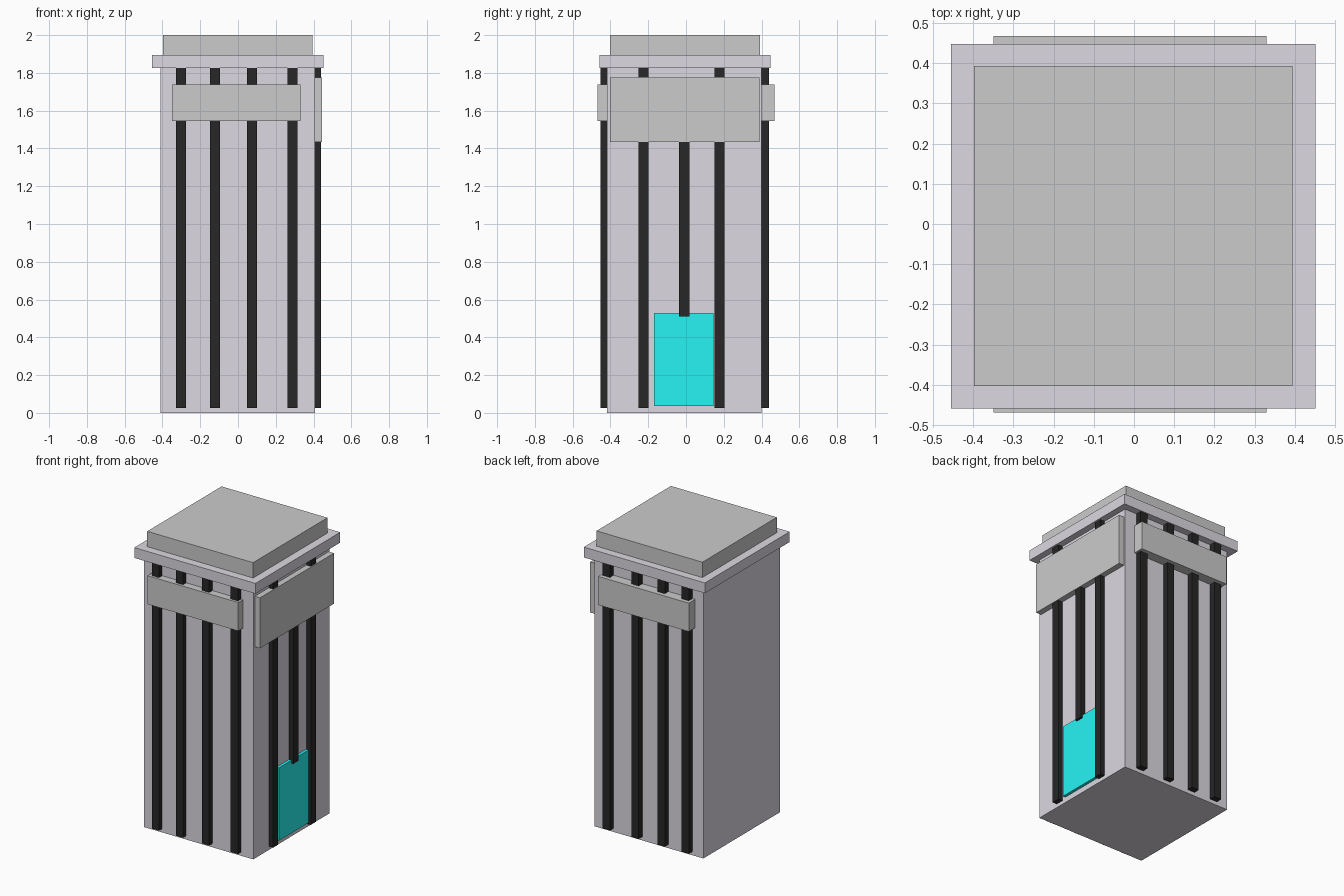
import bpy
import bmesh
from mathutils import Matrix, Vector

if "Cube" in bpy.data.objects:
    bpy.data.objects.remove(bpy.data.objects["Cube"])


def material(name, rgb):
    m = bpy.data.materials.new(name)
    m.diffuse_color = (*rgb, 1.0)
    m.use_nodes = True
    m.node_tree.nodes["Principled BSDF"].inputs["Base Color"].default_value = m.diffuse_color
    return m


LILAC = material("lilac_wall", (0.72, 0.69, 0.75))
BLACK = material("black_strip", (0.02, 0.02, 0.02))
CYAN = material("cyan_door", (0.02, 0.9, 0.9))


def box(name, x, y, z, mat=None):
    """Box from (min, max) ranges on each axis."""
    lo, hi = Vector((x[0], y[0], z[0])), Vector((x[1], y[1], z[1]))
    mesh = bpy.data.meshes.new(name)
    bm = bmesh.new()
    bmesh.ops.create_cube(bm, size=1.0, matrix=Matrix.Diagonal((*(hi - lo), 1.0)))
    bm.to_mesh(mesh)
    bm.free()
    ob = bpy.data.objects.new(name, mesh)
    ob.location = (lo + hi) / 2
    if mat:
        mesh.materials.append(mat)
    bpy.context.collection.objects.link(ob)
    return ob


# Tower body, cornice and roof block
box("tower_body", (-0.41, 0.407), (-0.418, 0.40), (0, 1.83), LILAC)
box("cornice", (-0.455, 0.452), (-0.459, 0.448), (1.826, 1.896), LILAC)
box("roof_block", (-0.398, 0.395), (-0.403, 0.393), (1.896, 2.0))

# Front and back faces: four window strips and a sign panel each
W = 0.027
for side, strip_y, sign_y in (("front", (-0.452, -0.40), (-0.469, -0.41)),
                              ("back", (0.388, 0.44), (0.39, 0.468))):
    for i, x in enumerate((-0.302, -0.122, 0.074, 0.289)):
        box(f"{side}_strip_{i + 1}", (x - W, x + W), strip_y, (0.025, 1.83), BLACK)
    box(f"{side}_sign_panel", (-0.349, 0.33), sign_y, (1.545, 1.738))

# Right face: strips (the middle one stops above the door), sign panel and door
for i, (y, bottom, top) in enumerate(((-0.225, 0.025, 1.83),
                                      (-0.009, 0.51, 1.6),
                                      (0.178, 0.025, 1.83))):
    box(f"right_strip_{i + 1}", (0.388, 0.44), (y - W, y + W), (bottom, top), BLACK)
box("right_sign_panel", (0.395, 0.446), (-0.402, 0.39), (1.433, 1.775))
box("door", (0.39, 0.426), (-0.17, 0.145), (0.037, 0.53), CYAN)
